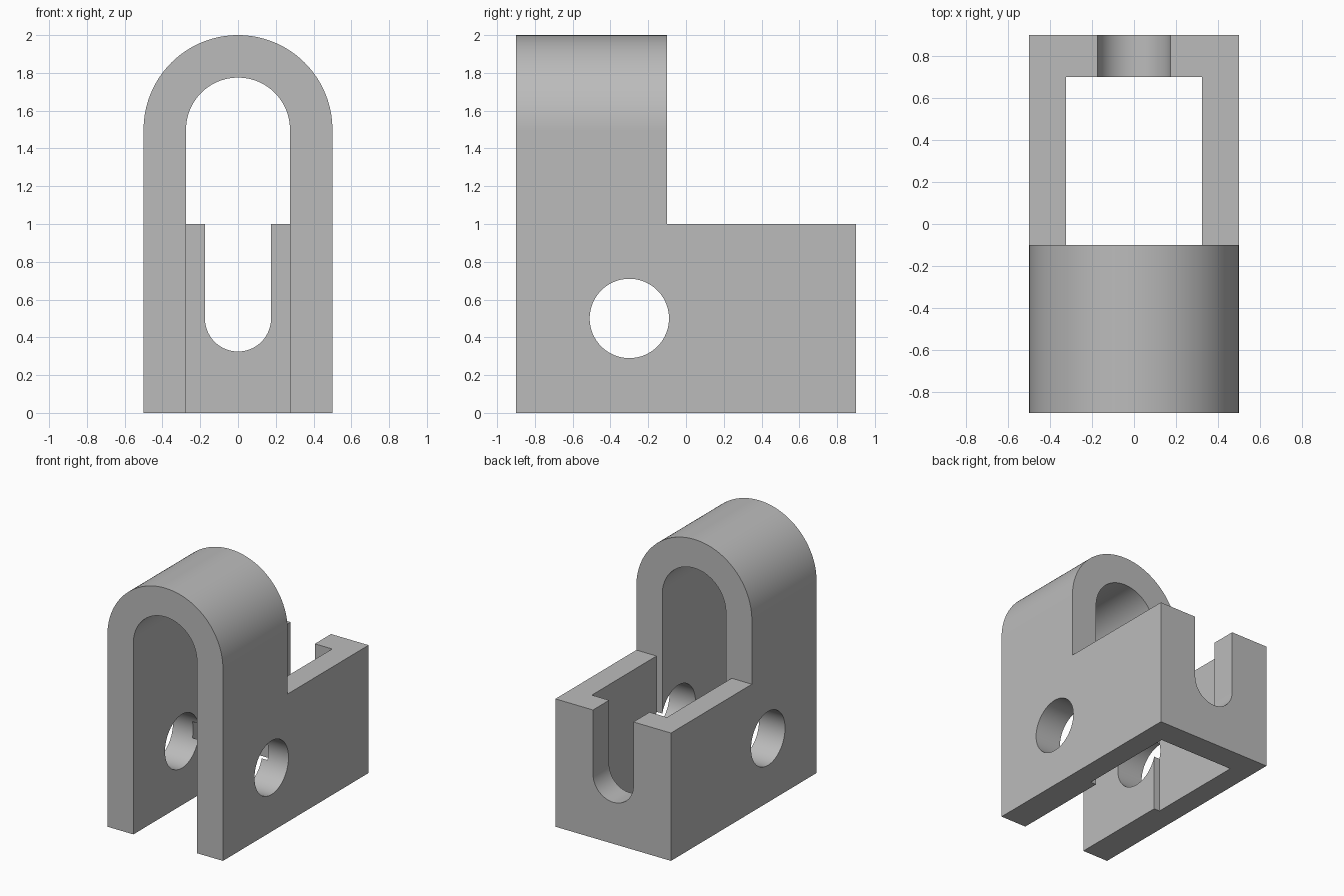
import bpy, bmesh, math
from mathutils import Vector

cube = bpy.data.objects.get("Cube")
if cube:
    bpy.data.objects.remove(cube, do_unlink=True)

grey = bpy.data.materials.new("plain grey")
grey.use_nodes = True
COLOUR = (0.5, 0.5, 0.5, 1)
grey.diffuse_color = COLOUR
grey.node_tree.nodes["Principled BSDF"].inputs["Base Color"].default_value = COLOUR


def prism(name, outline, start, depth):
    """Extrude a closed outline of 3D points by the vector depth."""
    bm = bmesh.new()
    face = bm.faces.new([bm.verts.new(Vector(p) + Vector(start)) for p in outline])
    new = bmesh.ops.extrude_face_region(bm, geom=[face])["geom"]
    bmesh.ops.translate(bm, vec=depth, verts=[v for v in new if isinstance(v, bmesh.types.BMVert)])
    bmesh.ops.recalc_face_normals(bm, faces=bm.faces)
    mesh = bpy.data.meshes.new(name)
    bm.to_mesh(mesh)
    bm.free()
    mesh.materials.append(grey)
    obj = bpy.data.objects.new(name, mesh)
    bpy.context.collection.objects.link(obj)
    return obj


def capsule_end(radius, centre_z, end_z, steps=64):
    """Half circle joined to a straight-sided tail that stops at end_z."""
    sign = 1 if end_z < centre_z else -1
    arc = [(radius * math.cos(math.pi * i / steps), 0,
            centre_z + sign * radius * math.sin(math.pi * i / steps)) for i in range(steps + 1)]
    return arc + [(-radius, 0, end_z), (radius, 0, end_z)]


def box_outline(width, low, high):
    return [(-width, 0, low), (width, 0, low), (width, 0, high), (-width, 0, high)]


# Round-topped body running the full depth
body = prism("clevis_body", capsule_end(0.5, 1.5, 0), (0, -0.9, 0), (0, 1.8, 0))

# Cutters: rear step, front tunnel, rear cavity, back slot, cross pin hole
circle = [(0, 0.21 * math.cos(math.tau * i / 96), 0.21 * math.sin(math.tau * i / 96)) for i in range(96)]
cutters = [
    prism("step_cutter", box_outline(1, 1, 3), (0, -0.1, 0), (0, 2, 0)),
    prism("tunnel_cutter", capsule_end(0.275, 1.5, -1), (0, -2, 0), (0, 2.2, 0)),
    prism("cavity_cutter", box_outline(0.325, -1, 1.4), (0, -0.1, 0), (0, 0.8, 0)),
    prism("slot_cutter", capsule_end(0.175, 0.5, 2), (0, 0.4, 0), (0, 1, 0)),
    prism("pin_hole_cutter", circle, (-1, -0.3, 0.5), (2, 0, 0)),
]

bpy.ops.object.select_all(action="DESELECT")
bpy.context.view_layer.objects.active = body
body.select_set(True)
for cutter in cutters:
    cutter.hide_render = True
    cut = body.modifiers.new(cutter.name, "BOOLEAN")
    cut.operation = "DIFFERENCE"
    cut.solver = "EXACT"
    cut.object = cutter
    bpy.ops.object.modifier_apply(modifier=cut.name)
    bpy.data.objects.remove(cutter, do_unlink=True)

# Smooth curves with crisp edges and flat walls
bpy.ops.object.shade_smooth_by_angle(angle=math.radians(30))
weighted = body.modifiers.new("flat_walls", "WEIGHTED_NORMAL")
weighted.keep_sharp = True
